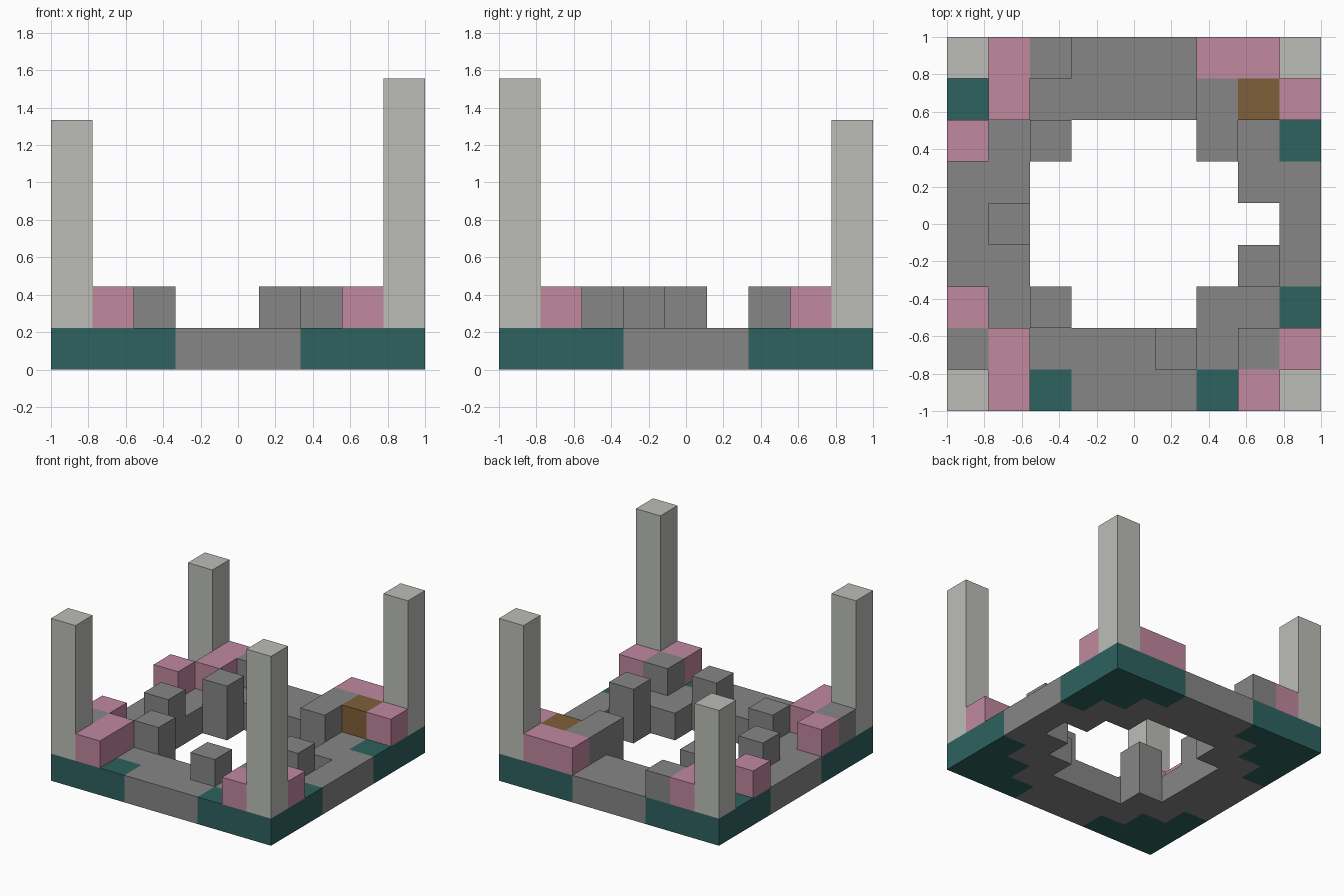
import bpy
import bmesh
from mathutils import Matrix, Vector

N = 9
CELL = 2 / N

cube = bpy.data.objects.get("Cube")
if cube:
    bpy.data.objects.remove(cube, do_unlink=True)


def material(name, rgb):
    m = bpy.data.materials.new(name)
    m.use_nodes = True
    m.diffuse_color = (*rgb, 1)
    m.node_tree.nodes["Principled BSDF"].inputs["Base Color"].default_value = (*rgb, 1)
    return m


grey = material("stone grey", (0.238, 0.238, 0.238))
teal = material("dark teal", (0.026, 0.122, 0.112))
pink = material("dusty pink", (0.527, 0.246, 0.347))
pale = material("pale grey", (0.503, 0.515, 0.479))
brown = material("brown", (0.209, 0.117, 0.041))


def add_object(name, bm, *mats):
    mesh = bpy.data.meshes.new(name)
    bm.to_mesh(mesh)
    bm.free()
    for m in mats:
        mesh.materials.append(m)
    obj = bpy.data.objects.new(name, mesh)
    bpy.context.collection.objects.link(obj)
    return obj


def block(name, mat, i, j, wide=1, deep=1, high=1):
    """Box standing on the base, placed by its grid column and row."""
    size = Vector((wide, deep, high)) * CELL
    corner = Vector((i * CELL - 1, j * CELL - 1, CELL))
    bm = bmesh.new()
    bmesh.ops.create_cube(bm, size=1, matrix=Matrix.Translation(corner + size / 2)
                          @ Matrix.Diagonal((*size, 1)))
    return add_object(name, bm, mat)


# Base: a grid slab with a stepped opening and teal stepped corners
def is_hole(i, j):
    return (3 <= i <= 5 and 2 <= j <= 6) or (2 <= i <= 6 and 3 <= j <= 5) or (i, j) == (7, 4)


bm = bmesh.new()
bmesh.ops.create_grid(bm, x_segments=N, y_segments=N, size=1)
holes = []
for f in bm.faces:
    c = f.calc_center_median()
    i, j = int((c.x + 1) / CELL), int((c.y + 1) / CELL)
    f.material_index = int(min(i, N - 1 - i) + min(j, N - 1 - j) <= 2)
    if is_hole(i, j):
        holes.append(f)
bmesh.ops.delete(bm, geom=holes, context="FACES")
base = add_object("base", bm, grey, teal)
slab = base.modifiers.new("thickness", "SOLIDIFY")
slab.thickness = CELL
slab.offset = 1

# Corner towers
block("front_right_tower", pale, 0, 0, high=5)
block("front_left_tower", pale, 8, 0, high=6)
block("back_right_tower", pale, 0, 8, high=4)
block("back_left_tower", pale, 8, 8, high=5)

# Pink blocks around the towers
for k, spot in enumerate([(1, 0, 1, 2), (0, 2), (7, 0), (8, 1), (0, 6),
                          (1, 7, 1, 2), (6, 8, 2, 1), (8, 7)]):
    block(f"pink_block_{k + 1}", pink, *spot)

# Grey rubble blocks
for k, spot in enumerate([(0, 1), (7, 1), (5, 1), (2, 2), (7, 3),
                          (1, 4), (2, 6), (6, 6, 1, 2), (2, 8)]):
    block(f"grey_block_{k + 1}", grey, *spot)

# Single brown crate
block("brown_block", brown, 7, 7)
